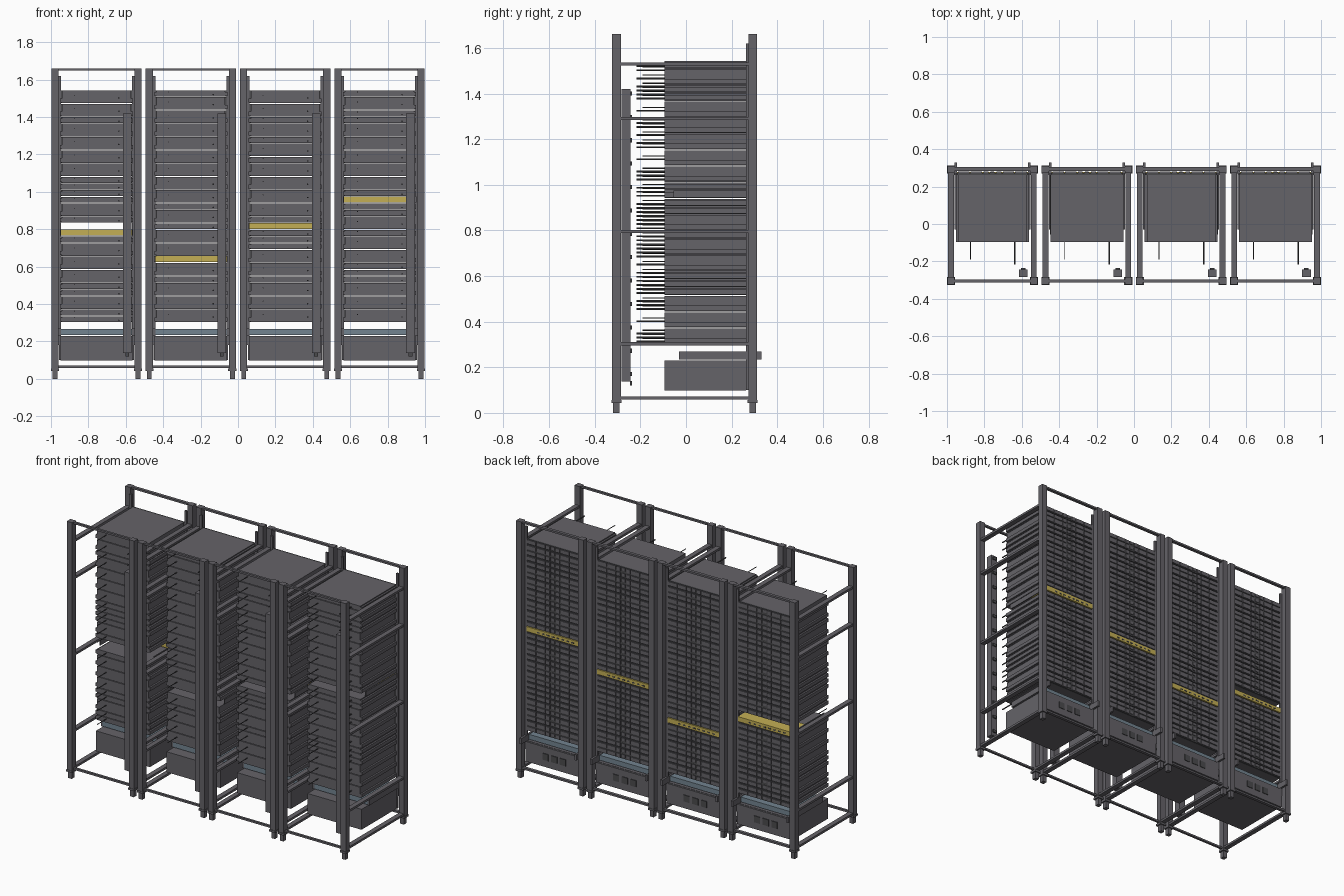
import bpy, bmesh, random
from mathutils import Matrix, Vector

if "Cube" in bpy.data.objects:
    bpy.data.objects.remove(bpy.data.objects["Cube"])

random.seed(4)
U, BASE, SLOTS = 0.0355, 0.303, 35      # rack unit height, first slot, slot count


def material(name, col):
    m = bpy.data.materials.new(name)
    m.diffuse_color = (*col, 1)
    m.use_nodes = True
    m.node_tree.nodes["Principled BSDF"].inputs["Base Color"].default_value = m.diffuse_color
    return m


YELLOW = material("yellow", (0.55, 0.43, 0.09))
BLUE = material("blue_grey", (0.17, 0.23, 0.28))
DARK = material("dark_grey", (0.07, 0.07, 0.075))
GREY = material("grey", (0.13, 0.125, 0.14))


class Part:
    """Collects boxes and rods into one named object."""
    def __init__(self, name, cx, mat=GREY):
        self.name, self.cx, self.mat, self.bm = name, cx, mat, bmesh.new()

    def box(self, x0, x1, y0, y1, z0, z1):
        mid = Vector((self.cx + (x0 + x1) / 2, (y0 + y1) / 2, (z0 + z1) / 2))
        mtx = Matrix.Translation(mid) @ Matrix.Diagonal((x1 - x0, y1 - y0, z1 - z0, 1))
        bmesh.ops.create_cube(self.bm, size=1, matrix=mtx)

    def pair(self, x0, x1, *rest):
        self.box(x0, x1, *rest)
        self.box(-x1, -x0, *rest)

    def rod(self, x, y0, y1, z, r):
        mtx = Matrix.Translation((self.cx + x, (y0 + y1) / 2, z)) @ Matrix.Rotation(1.5707963, 4, 'X')
        bmesh.ops.create_cone(self.bm, cap_ends=True, segments=8, radius1=r, radius2=r,
                              depth=y1 - y0, matrix=mtx)

    def done(self):
        me = bpy.data.meshes.new(self.name)
        self.bm.to_mesh(me)
        self.bm.free()
        me.materials.append(self.mat)
        bpy.context.collection.objects.link(bpy.data.objects.new(self.name, me))


def frame(cx):
    # corner posts with collars and feet
    posts, feet = Part("posts", cx), Part("feet", cx)
    for y in (-0.305, 0.292):
        posts.pair(0.203, 0.241, y - 0.019, y + 0.019, 0.05, 1.66)
        feet.pair(0.2, 0.243, y - 0.022, y + 0.022, 0.043, 0.056)
        feet.pair(0.209, 0.235, y - 0.014, y + 0.014, 0, 0.045)
    posts.done()
    feet.done()
    # cross bars and side rails
    bars = Part("cross_bars", cx)
    for z in (0.059, 1.648):
        bars.box(-0.21, 0.21, -0.312, -0.297, z, z + 0.012)
        bars.box(-0.21, 0.21, 0.284, 0.304, z, z + 0.012)
    bars.done()
    rails = Part("side_rails", cx)
    for z in (0.065, 0.303, 0.795, 1.29, 1.53):
        rails.pair(0.206, 0.237, -0.29, 0.28, z - 0.007, z + 0.007)
    rails.done()
    mounts = Part("mounting_rails", cx)
    mounts.pair(0.19, 0.205, 0.262, 0.274, 0.18, 1.62)
    mounts.done()


def servers(cx, switch, empty):
    body, panel = Part("servers", cx), Part("server_panels", cx, DARK)
    bays, cables = Part("drive_bays", cx), Part("cables", cx, DARK)
    k = 0
    while k < SLOTS:
        if k == switch or k in empty:
            k += 1
            continue
        room = next((s for s in sorted([switch, *empty, SLOTS]) if s > k)) - k
        n = min(room, 1 if random.random() < 0.3 else 2)
        z0, z1 = BASE + k * U, BASE + (k + n) * U - 0.004
        body.box(-0.184, 0.184, -0.095, 0.262, z0, z1)
        zc = (z0 + z1) / 2
        body.pair(0.184, 0.195, -0.095, 0.262, z0 + 0.003, z0 + 0.025)   # slide rail
        panel.box(-0.19, 0.19, 0.262, 0.274, z0, z1)
        # drive bays, with a narrow control column in the middle
        for r in range(n):
            b = z0 + r * U
            for x0, x1 in ((0.122, 0.184), (0.056, 0.116), (0.022, 0.048)):
                bays.pair(x0, x1, 0.273, 0.28, b + 0.004, b + U - 0.007)
            bays.box(-0.012, 0.012, 0.273, 0.278, b + 0.01, b + U - 0.007)
        # power and network leads
        cables.rod(-0.118, -0.19, -0.09, zc + 0.008, 0.0025)
        cables.rod(0.12, -0.217, -0.09, zc - 0.006, 0.004)
        k += n
    for p in (body, panel, bays, cables):
        p.done()

    # shallow network switch
    z0 = BASE + switch * U + 0.002
    sw = Part("network_switch", cx, YELLOW)
    sw.box(-0.19, 0.19, 0.14, 0.279, z0, z0 + U - 0.004)
    sw.done()
    ports = Part("switch_ports", cx, DARK)
    for i in range(8):
        x = -0.15 + i * 0.035
        ports.box(x, x + 0.018, 0.278, 0.2805, z0 + 0.01, z0 + 0.018)
    ports.done()
    tray = Part("switch_rails", cx)
    tray.pair(0.19, 0.196, -0.055, 0.262, z0, z0 + U - 0.004)
    tray.done()


def base_units(cx):
    # battery unit with three windows on the back
    ups = Part("battery_unit", cx)
    ups.box(-0.193, 0.193, -0.095, 0.262, 0.098, 0.23)
    ups.box(-0.2, 0.2, 0.262, 0.274, 0.1, 0.228)
    ups.done()
    win = Part("battery_windows", cx, DARK)
    for i in range(3):
        x = -0.09 + i * 0.062
        win.box(x, x + 0.042, 0.273, 0.278, 0.145, 0.187)
    win.done()
    # sliding console drawer
    con = Part("console_drawer", cx, BLUE)
    con.box(-0.19, 0.19, -0.03, 0.25, 0.235, 0.267)
    con.done()
    ears = Part("drawer_slides", cx)
    ears.pair(0.19, 0.203, -0.03, 0.33, 0.233, 0.27)
    ears.done()


def power_strip(cx):
    strip, outlets = Part("power_strip", cx), Part("power_outlets", cx, DARK)
    strip.box(0.142, 0.188, -0.283, -0.243, 0.138, 1.42)
    for i in range(13):
        z = 0.17 + i * 0.1025
        outlets.box(0.153, 0.177, -0.245, -0.236, z - 0.009, z + 0.009)
    outlets.box(0.155, 0.175, -0.245, -0.237, 0.12, 0.14)
    strip.done()
    outlets.done()


for i, (switch, empty) in enumerate(((13, [14]), (9, []), (14, []), (18, []))):
    cx = -0.757 + i * 0.5047
    frame(cx)
    servers(cx, switch, empty)
    base_units(cx)
    power_strip(cx)
